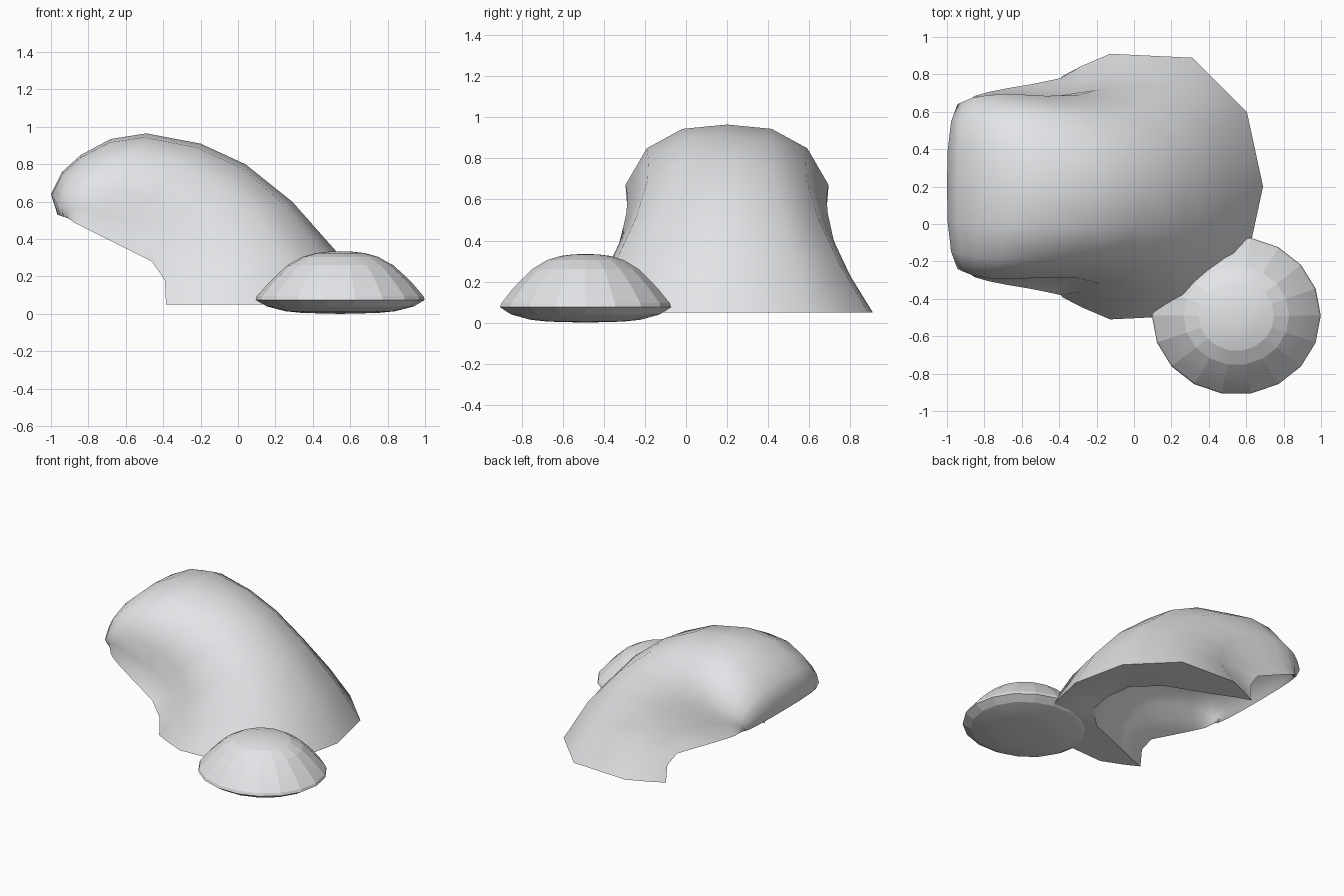
import bpy, bmesh, math

if "Cube" in bpy.data.objects:
    bpy.data.objects.remove(bpy.data.objects["Cube"])

grey = bpy.data.materials.new("light_grey")
grey.diffuse_color = (0.77, 0.78, 0.8, 1)
grey.use_nodes = True
grey.node_tree.nodes["Principled BSDF"].inputs["Base Color"].default_value = grey.diffuse_color


def finish(bm, name, angle):
    bmesh.ops.remove_doubles(bm, verts=bm.verts, dist=0.002)
    bmesh.ops.recalc_face_normals(bm, faces=bm.faces)
    me = bpy.data.meshes.new(name)
    bm.to_mesh(me)
    bm.free()
    me.materials.append(grey)
    ob = bpy.data.objects.new(name, me)
    bpy.context.collection.objects.link(ob)
    bpy.ops.object.select_all(action='DESELECT')
    ob.select_set(True)
    bpy.context.view_layer.objects.active = ob
    bpy.ops.object.shade_smooth_by_angle(angle=math.radians(angle))
    return ob


def mix(a, b, f):
    return a + (b - a) * f


# Curved hood: arched sections from the foot to the lip.
# Each row: spine x, z, rim x, z, half width, rim half width, hollow offset
STATIONS = [
    (0.69, 0.05, -0.385, 0.05, 0.71, 0.59, 0.27),
    (0.52, 0.34, -0.39, 0.18, 0.60, 0.58, 0.30),
    (0.29, 0.60, -0.46, 0.28, 0.52, 0.565, 0.38),
    (0.04, 0.80, -0.56, 0.33, 0.49, 0.545, 0.45),
    (-0.20, 0.91, -0.68, 0.39, 0.485, 0.525, 0.50),
    (-0.49, 0.965, -0.78, 0.44, 0.495, 0.505, 0.55),
    (-0.68, 0.935, -0.85, 0.475, 0.49, 0.485, 0.60),
    (-0.84, 0.85, -0.88, 0.49, 0.475, 0.465, 0.65),
    (-0.94, 0.76, -0.89, 0.50, 0.455, 0.45, 0.65),
    (-1.00, 0.64, -0.90, 0.505, 0.44, 0.44, 0.6),
    (-0.965, 0.53, -0.905, 0.51, 0.42, 0.43, 0.0),
]
# Half arch: fraction from spine to rim, and fraction of the half width
FOOT = [(0, 0), (0.08, 0.56), (0.35, 0.97), (0.76, 1), (0.9, 0.91), (1, 1)]
ROOF = [(0, 0), (0.04, 0.44), (0.22, 0.79), (0.56, 1), (0.8, 0.98), (1, 1)]
FOOT_IN = [0.5, 0.5, 0.52, 0.7, 0.86, 1]
ROOF_IN = [0.8, 0.8, 0.82, 0.87, 0.93, 1]
MID_Y = 0.2


def arch(bm, i, inner):
    sx, sz, rx, rz, wide, rim, off = STATIONS[i]
    f = min(1, i / 3)
    last = i == len(STATIONS) - 1
    half = []
    for j in range(6):
        t = mix(FOOT[j][0], ROOF[j][0], f)
        w = mix(FOOT[j][1], ROOF[j][1], f) * (rim if j == 5 else wide)
        if inner and not last:
            t = off + (1 - off) * t ** 1.3
            w *= mix(FOOT_IN[j], ROOF_IN[j], f)
        half.append((mix(sx, rx, t), w, mix(sz, rz, t)))
    pts = [(x, MID_Y - w, z) for x, w, z in reversed(half)]
    pts += [(x, MID_Y + w, z) for x, w, z in half[1:]]
    return [bm.verts.new(p) for p in pts]


bm = bmesh.new()
n = len(STATIONS)
# outside up to the lip, then back down inside, then the flat foot
rows = [arch(bm, i, False) for i in range(n)]
rows += [arch(bm, i, True) for i in reversed(range(n - 1))]
for k in range(len(rows)):
    a, b = rows[k], rows[(k + 1) % len(rows)]
    for j in range(len(a) - 1):
        bm.faces.new((a[j], a[j + 1], b[j + 1], b[j]))
finish(bm, "curved_hood", 60)

# Low faceted dome beside the hood
PROFILE = [(0.20, 0.005), (0.29, 0.014), (0.39, 0.04), (0.447, 0.075),
           (0.44, 0.095), (0.385, 0.16), (0.335, 0.21), (0.28, 0.26),
           (0.20, 0.305), (0.13, 0.325), (0.07, 0.332)]
SIDES = 18
bm = bmesh.new()
rings = []
for r, z in PROFILE:
    ring = []
    for s in range(SIDES):
        a = 2 * math.pi * s / SIDES
        ring.append(bm.verts.new((0.547 + 1.01 * r * math.cos(a),
                                  -0.49 + 0.945 * r * math.sin(a), z)))
    rings.append(ring)
for lo, hi in zip(rings, rings[1:]):
    for s in range(SIDES):
        e = (s + 1) % SIDES
        bm.faces.new((lo[s], lo[e], hi[e], hi[s]))
for ring, z in ((rings[0], 0.0), (rings[-1], 0.335)):
    tip = bm.verts.new((0.547, -0.49, z))
    for s in range(SIDES):
        bm.faces.new((ring[s], ring[(s + 1) % SIDES], tip))
finish(bm, "dome_pebble", 10)
